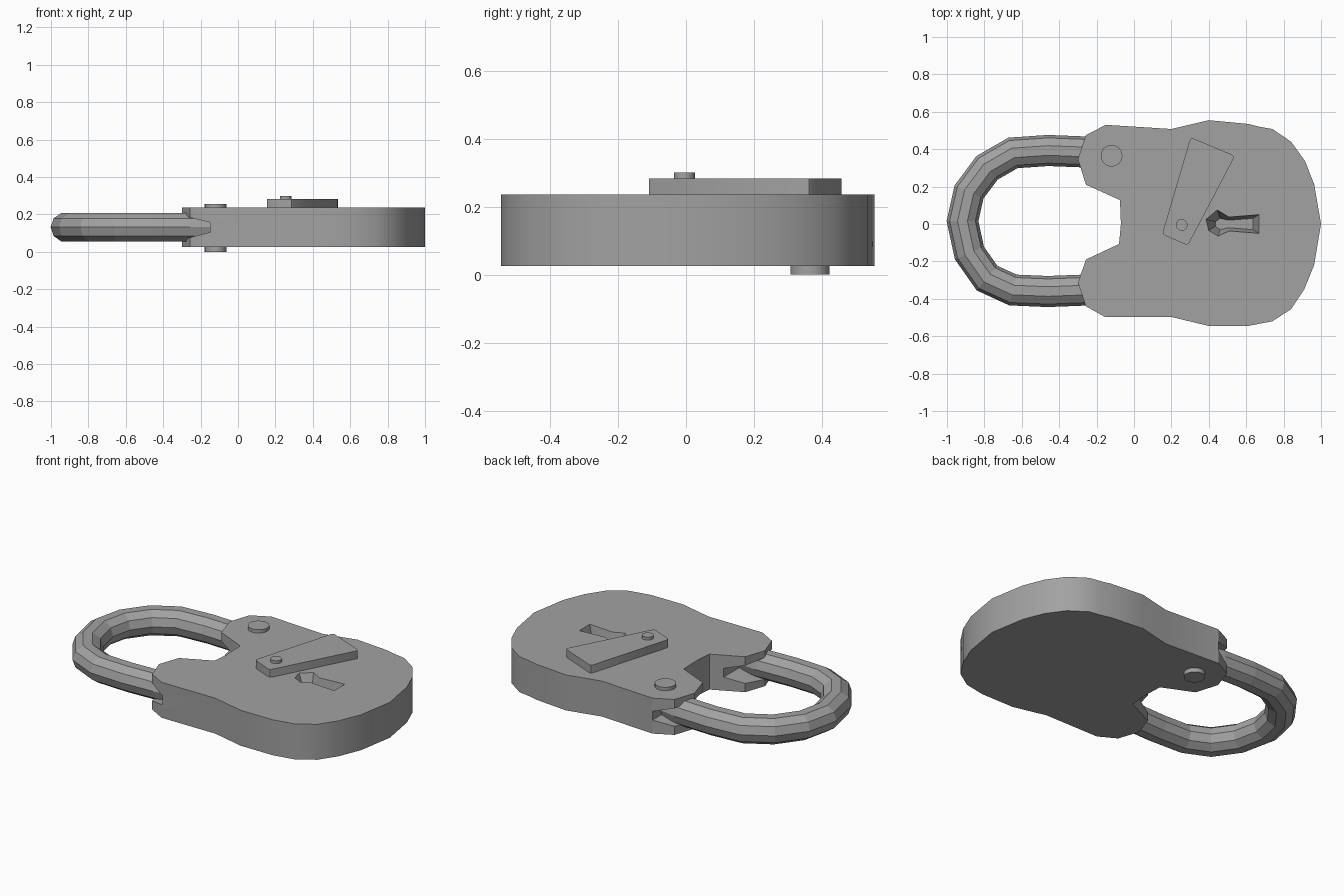
import bpy, bmesh, math
from mathutils import Vector

if "Cube" in bpy.data.objects:
    bpy.data.objects.remove(bpy.data.objects["Cube"])

metal = bpy.data.materials.new("grey metal")
metal.diffuse_color = (0.36, 0.36, 0.36, 1)
metal.use_nodes = True
metal.node_tree.nodes["Principled BSDF"].inputs["Base Color"].default_value = metal.diffuse_color


def finish(name, bm, smooth=None):
    bmesh.ops.recalc_face_normals(bm, faces=bm.faces)
    me = bpy.data.meshes.new(name)
    bm.to_mesh(me)
    bm.free()
    me.materials.append(metal)
    ob = bpy.data.objects.new(name, me)
    bpy.context.collection.objects.link(ob)
    if smooth:
        shade(ob, smooth)
    return ob


def activate(ob):
    bpy.ops.object.select_all(action='DESELECT')
    ob.select_set(True)
    bpy.context.view_layer.objects.active = ob


def shade(ob, degrees):
    activate(ob)
    bpy.ops.object.shade_smooth_by_angle(angle=math.radians(degrees))


def loft(name, rings, smooth=None):
    """Join equal-length rings of points and cap both ends."""
    bm = bmesh.new()
    rows = [[bm.verts.new(p) for p in ring] for ring in rings]
    n = len(rows[0])
    for a, b in zip(rows, rows[1:]):
        for i in range(n):
            j = (i + 1) % n
            bm.faces.new((a[i], a[j], b[j], b[i]))
    bm.faces.new(rows[0][::-1])
    bm.faces.new(rows[-1])
    return finish(name, bm, smooth)


def prism(name, pts, z0, z1, smooth=None):
    return loft(name, [[(x, y, z) for x, y in pts] for z in (z0, z1)], smooth)


def cylinder(name, x, y, r, z0, z1, n=24):
    pts = [(x + r * math.cos(math.tau * i / n), y + r * math.sin(math.tau * i / n))
           for i in range(n)]
    return prism(name, pts, z0, z1, 30)


def cut(ob, cutter):
    activate(ob)
    mod = ob.modifiers.new("cut", 'BOOLEAN')
    mod.operation = 'DIFFERENCE'
    mod.solver = 'EXACT'
    mod.object = cutter
    bpy.ops.object.modifier_apply(modifier=mod.name)
    bpy.data.objects.remove(cutter)


# Lock body: flat outline with two prongs
outline = [(-.257, .476), (-.15, .53), (.2, .508), (.4, .555), (.61, .535), (.67, .52),
           (.74, .508), (.84, .44), (.914, .337), (.963, .214), (1, 0), (.963, -.22),
           (.91, -.35), (.84, -.455), (.74, -.52), (.61, -.545), (.4, -.545),
           (.2, -.497), (-.155, -.497), (-.257, -.44), (-.3, -.315), (-.257, -.19),
           (-.08, -.107), (-.07, 0), (-.075, .128), (-.257, .21), (-.3, .347)]
body = prism("lock_body", outline, .025, .236)

# Tapered slot across the prong ends, where the shackle enters
slot = [(-.36, .05), (-.15, .105), (-.15, .157), (-.36, .21)]
cut(body, loft("slot_cutter", [[(x, y, z) for x, z in slot] for y in (-.7, .7)]))

# Keyhole: funnel-shaped recess
key_top = [(.385, .025), (.445, .075), (.508, .037), (.668, .05),
           (.668, -.05), (.508, -.037), (.45, -.065), (.4, -.035)]
key_floor = [(.435, .012), (.46, .03), (.505, .02), (.635, .03),
             (.635, -.03), (.505, -.02), (.46, -.03), (.435, -.012)]
cut(body, loft("keyhole_cutter", [[(x, y, .12) for x, y in key_floor],
                                  [(x, y, .236) for x, y in key_top],
                                  [(x, y, .26) for x, y in key_top]]))
shade(body, 30)

# Shackle: ten-sided bar swept along a bow with mitred joints
bow = [(-.15, .38), (-.257, .385), (-.46, .393), (-.647, .38), (-.786, .3), (-.882, .171),
       (-.917, .016), (-.88, -.155), (-.786, -.289), (-.647, -.353), (-.46, -.361),
       (-.257, -.353), (-.15, -.35)]
path = [Vector(p) for p in bow]
rings = []
for i, p in enumerate(path):
    d0 = (p - path[max(i - 1, 0)]).normalized()
    d1 = (path[min(i + 1, len(path) - 1)] - p).normalized()
    t = (d0 + d1).normalized()
    side = Vector((t.y, -t.x))
    r = .083 / max(t.dot(d1 if d1.length else d0), .5)
    if i in (0, len(path) - 1):
        r = .07
    ring = []
    for k in range(10):
        a = math.tau * k / 10
        q = p + side * r * math.cos(a)
        ring.append((q.x, q.y, .132 + .081 * math.sin(a)))
    rings.append(ring)
loft("shackle", rings)

# Hinge rivet through the rear prong
cylinder("hinge_rivet", -.12, .365, .058, 0, .256)

# Swinging keyhole cover with softened corners, and its pivot
cover = prism("keyhole_cover", [(.303, .464), (.54, .364), (.288, -.115), (.15, -.055)],
              .236, .283)
bm = bmesh.new()
bm.from_mesh(cover.data)
uprights = [e for e in bm.edges if abs(e.verts[0].co.z - e.verts[1].co.z) > .01]
bmesh.ops.bevel(bm, geom=uprights, offset=.016, segments=2, profile=.5, affect='EDGES')
bm.to_mesh(cover.data)
bm.free()
shade(cover, 30)
cylinder("cover_pivot", .255, -.005, .031, .236, .3)
